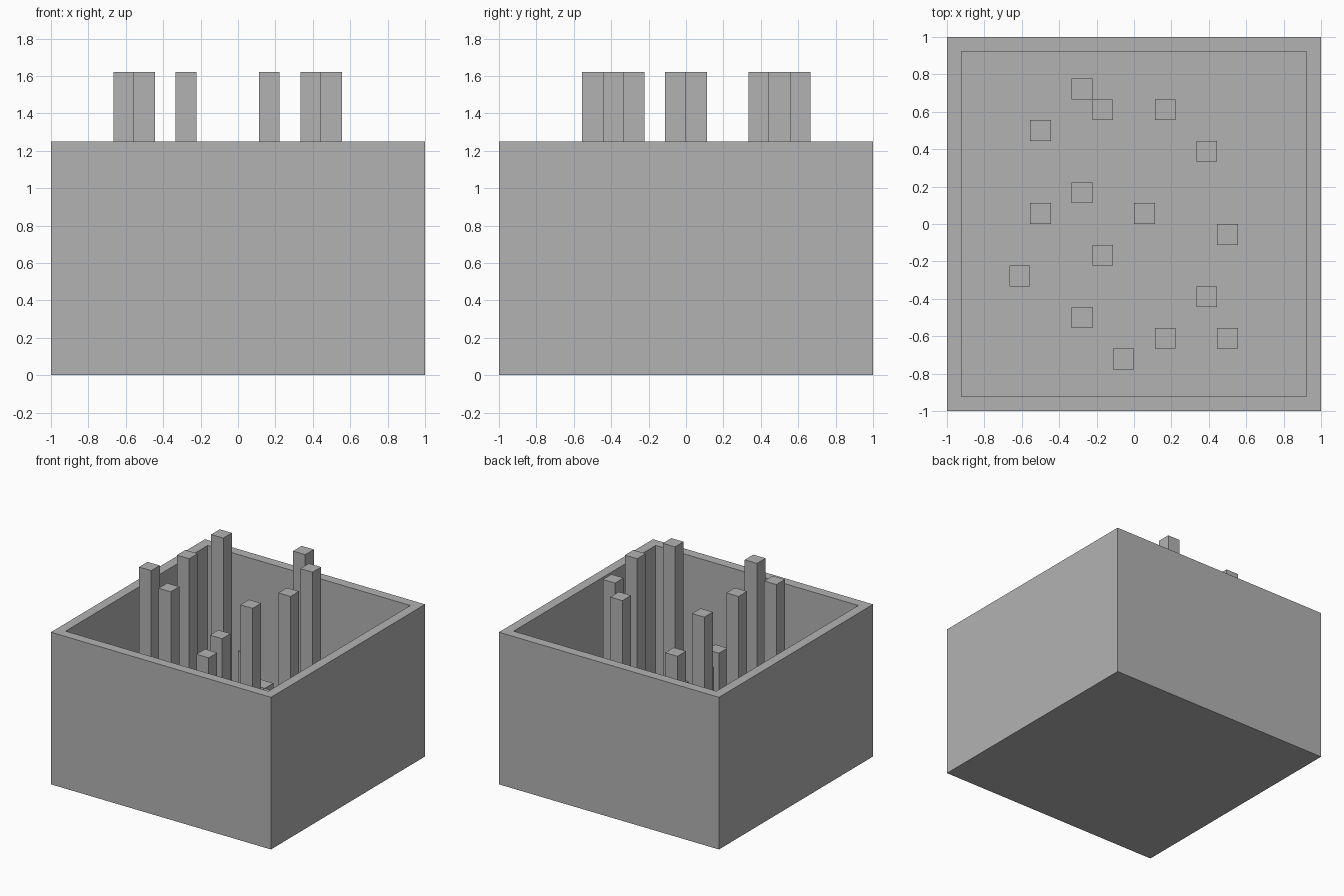
import bpy
import bmesh
from mathutils import Matrix

old = bpy.data.objects.get("Cube")
if old:
    bpy.data.objects.remove(old, do_unlink=True)

UNIT = 1 / 9          # wall thickness and post width
RIM = 1.25            # height of the box
TALL, MEDIUM, SHORT = 1.62, 0.98, 0.36

grey = bpy.data.materials.new("grey")
grey.use_nodes = True
colour = (0.45, 0.45, 0.45, 1)
grey.diffuse_color = colour
grey.node_tree.nodes["Principled BSDF"].inputs["Base Color"].default_value = colour


def block(name, x, y, width, z0, z1, hollow=False):
    """Square block from z0 to z1, optionally hollowed out from the top."""
    bm = bmesh.new()
    size = Matrix.Diagonal((width, width, z1 - z0, 1))
    bmesh.ops.create_cube(bm, size=1, matrix=Matrix.Translation((x, y, (z0 + z1) / 2)) @ size)
    if hollow:
        top = max(bm.faces, key=lambda f: f.calc_center_median().z)
        bmesh.ops.inset_region(bm, faces=[top], thickness=UNIT)
        inner = bmesh.ops.extrude_discrete_faces(bm, faces=[top])["faces"][0]
        bmesh.ops.translate(bm, verts=inner.verts, vec=(0, 0, UNIT - z1))
    mesh = bpy.data.meshes.new(name)
    bm.to_mesh(mesh)
    bm.free()
    mesh.materials.append(grey)
    obj = bpy.data.objects.new(name, mesh)
    bpy.context.collection.objects.link(obj)
    return obj


# Open box with thick walls
block("open_box", 0, 0, 2, 0, RIM, hollow=True)

# Square posts, placed on grid cells counted from the centre
posts = {
    "tall_post": (TALL, [(1, 5), (-5, 4), (3, 3), (-5, 0),
                         (4, -1), (-6, -3), (3, -4), (-3, -5)]),
    "medium_post": (MEDIUM, [(-3, 1), (0, 0), (-2, -2)]),
    "short_post": (SHORT, [(-3, 6), (-2, 5), (1, -6), (4, -6), (-1, -7)]),
}
for name, (height, cells) in posts.items():
    for i, j in cells:
        block(name, (i + 0.5) * UNIT, (j + 0.5) * UNIT, UNIT, UNIT, height)
